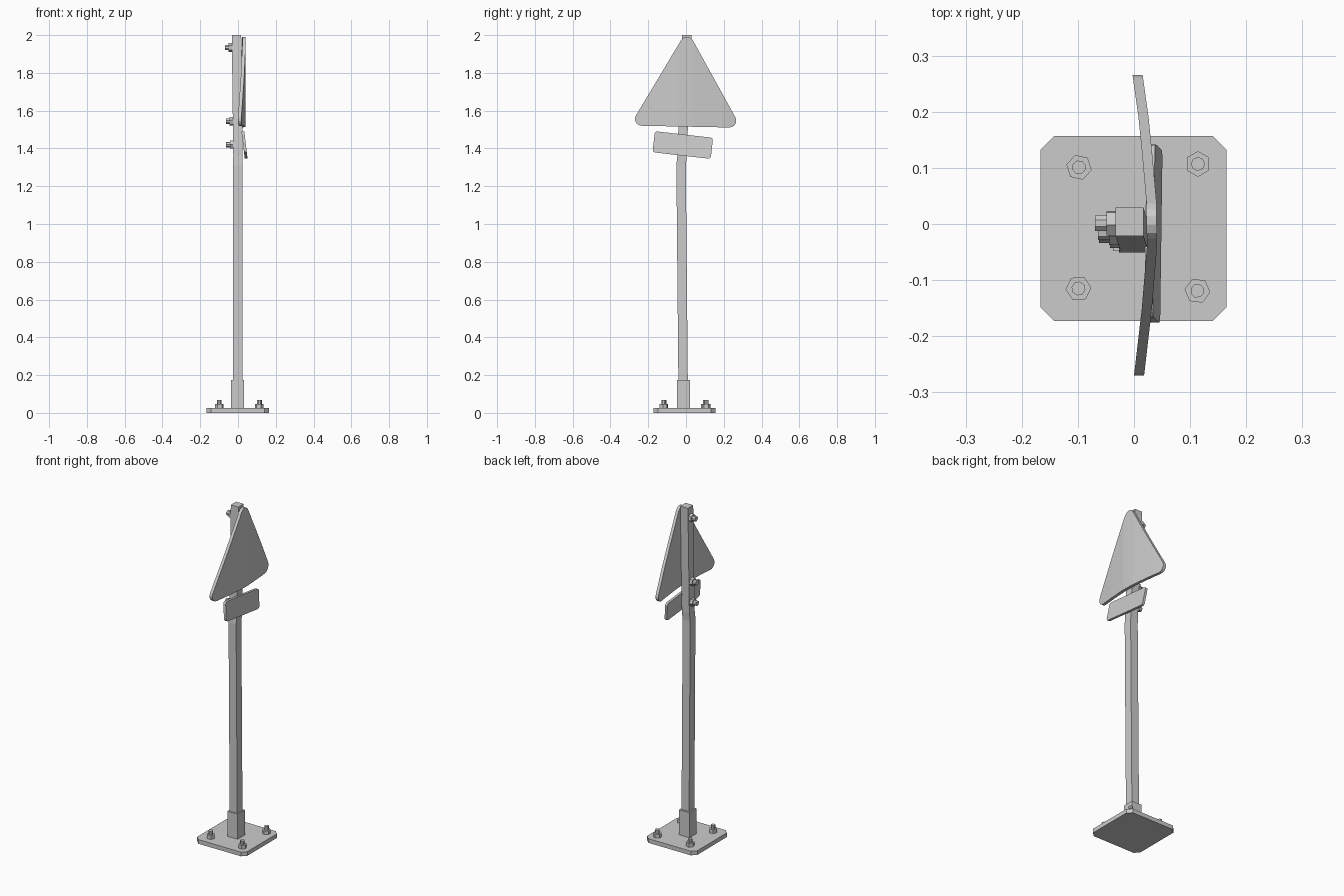
import bpy, bmesh, math
from mathutils import Vector, Matrix

if "Cube" in bpy.data.objects:
    bpy.data.objects.remove(bpy.data.objects["Cube"])


def finish(bm, name):
    bmesh.ops.recalc_face_normals(bm, faces=bm.faces)
    me = bpy.data.meshes.new(name)
    bm.to_mesh(me)
    bm.free()
    ob = bpy.data.objects.new(name, me)
    bpy.context.collection.objects.link(ob)
    return ob


def prism(points, offset):
    """Extrude a closed outline of 3D points by an offset."""
    bm = bmesh.new()
    face = bm.faces.new([bm.verts.new(p) for p in points])
    ext = bmesh.ops.extrude_face_region(bm, geom=[face])
    bmesh.ops.translate(bm, vec=offset,
                        verts=[g for g in ext["geom"] if isinstance(g, bmesh.types.BMVert)])
    return bm


def rounded(corners, r, seg):
    """Convex outline around counter-clockwise corner centres with radius r."""
    out, n = [], len(corners)
    for i, c in enumerate(corners):
        c, a, b = Vector(c), Vector(corners[i - 1]), Vector(corners[(i + 1) % n])
        d0, d1 = c - a, b - c
        t0 = math.atan2(-d0.x, d0.y)
        t1 = math.atan2(-d1.x, d1.y)
        while t1 < t0:
            t1 += 2 * math.pi
        for k in range(seg + 1):
            t = t0 + (t1 - t0) * k / seg
            out.append((c.x + r * math.cos(t), c.y + r * math.sin(t)))
    return out


def interp(table, v):
    v = min(max(v, table[0][0]), table[-1][0])
    for (a, fa), (b, fb) in zip(table, table[1:]):
        if v <= b:
            return fa + (fb - fa) * (v - a) / (b - a)


def tube(name, path, h):
    """Square section swept up a path."""
    bm = bmesh.new()
    rings = [[bm.verts.new((x + sx * h, y + sy * h, z))
              for sx, sy in ((-1, -1), (1, -1), (1, 1), (-1, 1))] for x, y, z in path]
    for lo, hi in zip(rings, rings[1:]):
        for i in range(4):
            j = (i + 1) % 4
            bm.faces.new((lo[i], lo[j], hi[j], hi[i]))
    bm.faces.new(rings[0][::-1])
    bm.faces.new(rings[-1])
    return finish(bm, name)


def bolt(name, pos, axis, spin, nut_r, nut_h, stud_r, stud_h):
    """Hex nut with a protruding stud along an axis."""
    bm = bmesh.new()
    rot = Vector((0, 0, 1)).rotation_difference(Vector(axis)).to_matrix().to_4x4()
    base = Matrix.Translation(pos) @ rot @ Matrix.Rotation(spin, 4, 'Z')
    for sides, r, h in ((6, nut_r, nut_h), (8, stud_r, stud_h)):
        bmesh.ops.create_cone(bm, cap_ends=True, segments=sides, radius1=r, radius2=r, depth=h,
                              matrix=base @ Matrix.Translation((0, 0, h / 2)))
    return finish(bm, name)


# Base plate with clipped corners
x0, x1, y0, y1, c = -0.167, 0.165, -0.173, 0.157, 0.025
plate = [(x0 + c, y0), (x1 - c, y0), (x1, y0 + c), (x1, y1 - c),
         (x1 - c, y1), (x0 + c, y1), (x0, y1 - c), (x0, y0 + c)]
finish(prism([(x, y, 0) for x, y in plate], (0, 0, 0.025)), "base_plate")

# Anchor bolts
for i, (x, y, s) in enumerate([(-0.098, 0.101, 0.3), (0.114, 0.107, 0.0),
                               (-0.099, -0.115, 0.6), (0.113, -0.119, 0.4)]):
    bolt(f"anchor_bolt_{i + 1}", (x, y, 0.023), (0, 0, 1), s, 0.023, 0.024, 0.0125, 0.046)

# Sleeve and bent post
tube("post_sleeve", [(-0.003, -0.014, 0.02), (-0.003, -0.014, 0.175)], 0.034)
path = [(-0.002, -0.014, 0.02), (-0.002, -0.026, 1.31), (0.0, -0.021, 1.36), (-0.008, 0.004, 2.0)]
tube("post", path, 0.025)

# Bolts on the back of the post
for i, z in enumerate((1.42, 1.545, 1.935)):
    y = interp([(p[2], p[1]) for p in path], z)
    x = interp([(p[2], p[0]) for p in path], z) - 0.022
    bolt(f"sign_bolt_{i + 1}", (x, y, z), (-1, 0, 0), 0.2 * i, 0.024, 0.02, 0.015, 0.04)

# Warped triangular sign
bend = [(-0.27, 0.0), (-0.15, 0.014), (-0.04, 0.023), (0.04, 0.022),
        (0.13, 0.014), (0.19, 0.008), (0.268, -0.003)]
outline = rounded([(-0.234, 1.556), (0.230, 1.547), (0.005, 1.955)], 0.036, 5)
bm = prism([(0, y, z) for y, z in outline], (0.018, 0, 0))
for y, _ in bend[1:-1]:
    bmesh.ops.bisect_plane(bm, geom=bm.verts[:] + bm.edges[:] + bm.faces[:],
                           plane_co=(0, y, 0), plane_no=(0, 1, 0))
for v in bm.verts:
    v.co.x += interp(bend, v.co.y)
finish(bm, "triangle_sign")

# Tilted rectangular plaque
r = 0.014
rect = rounded([(-0.155 + r, -0.056 + r), (0.155 - r, -0.056 + r),
                (0.155 - r, 0.056 - r), (-0.155 + r, 0.056 - r)], r, 3)
bm = prism([(0, y, z) for y, z in rect], (0.015, 0, 0))
tilt = Matrix.Rotation(math.radians(-6.5), 4, 'X')
for v in bm.verts:
    v.co = tilt @ v.co + Vector((0, -0.017, 1.418))
    v.co.x += 0.027 - 0.12 * (v.co.z - 1.418)
finish(bm, "lower_plaque")
